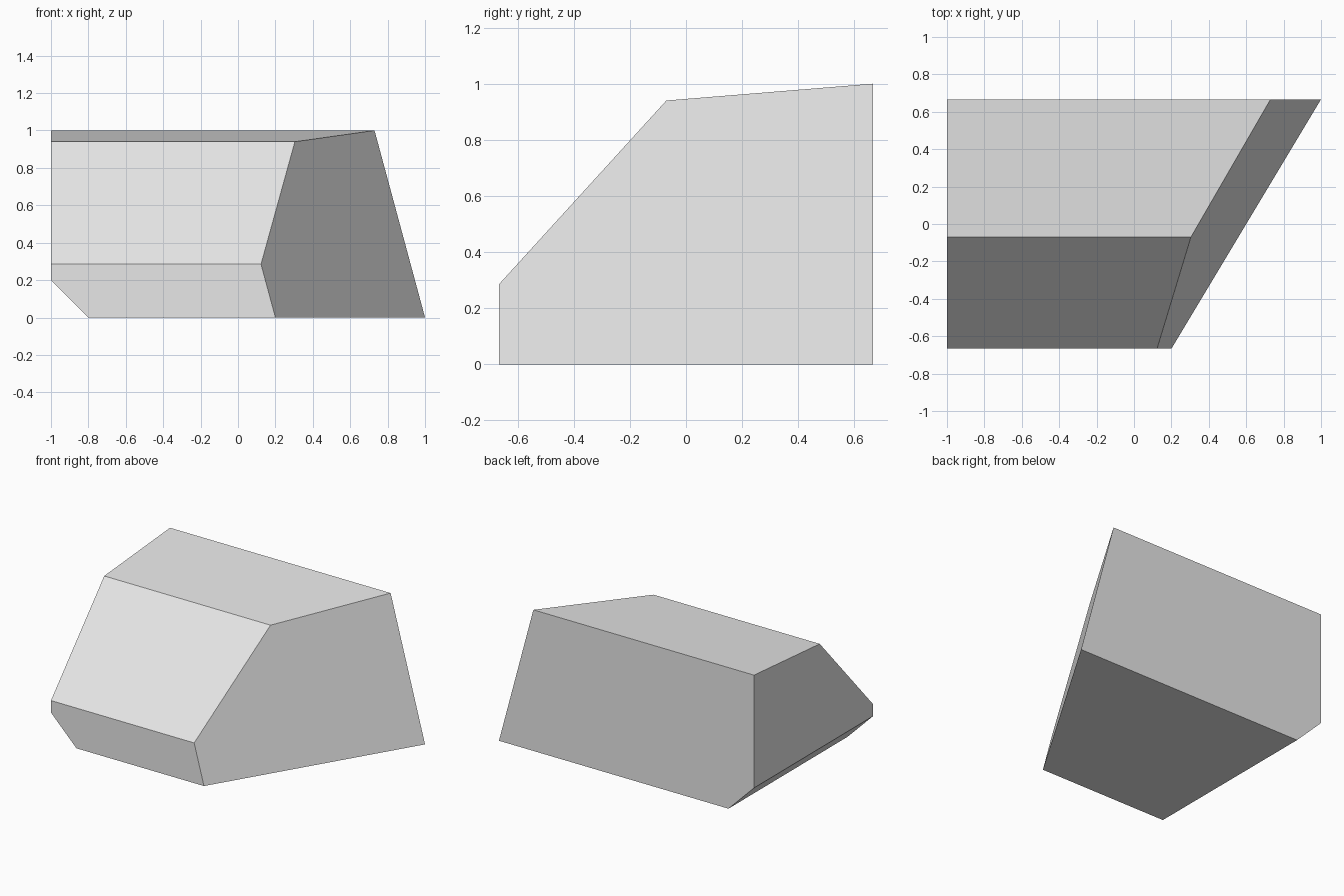
import bpy, bmesh
from mathutils import Vector

cube = bpy.data.objects.get("Cube")
if cube:
    bpy.data.objects.remove(cube, do_unlink=True)

HALF_DEPTH = 2 / 3

# Single flat colour
grey = bpy.data.materials.new("light_grey")
grey.use_nodes = True
colour = (0.8, 0.8, 0.8, 1)
grey.diffuse_color = colour
grey.node_tree.nodes["Principled BSDF"].inputs["Base Color"].default_value = colour


def trim(bm, point, normal):
    """Slice away everything on the normal's side and cap the opening."""
    cut = bmesh.ops.bisect_plane(
        bm, geom=bm.verts[:] + bm.edges[:] + bm.faces[:],
        plane_co=point, plane_no=normal, clear_outer=True)
    rim = [e for e in cut["geom_cut"] if isinstance(e, bmesh.types.BMEdge)]
    bmesh.ops.contextual_create(bm, geom=rim)


# Side profile (y, z) swept along x
profile = [(-HALF_DEPTH, 0), (HALF_DEPTH, 0), (HALF_DEPTH, 1),
           (-0.07, 0.94), (-HALF_DEPTH, 0.285)]
bm = bmesh.new()
end = bm.faces.new([bm.verts.new((-1, y, z)) for y, z in profile])
sweep = bmesh.ops.extrude_face_region(bm, geom=[end])
moved = [v for v in sweep["geom"] if isinstance(v, bmesh.types.BMVert)]
bmesh.ops.translate(bm, verts=moved, vec=(2.5, 0, 0))

# Slanted end face, through its two bottom corners and back top corner
front, back, top = (Vector(p) for p in (
    (0.2, -HALF_DEPTH, 0), (1, HALF_DEPTH, 0), (0.73, HALF_DEPTH, 1)))
trim(bm, front, (back - front).cross(top - front).normalized())

# Bevel along the lower edge of the straight end
trim(bm, Vector((-0.8, 0, 0)), Vector((-1, 0, -1)).normalized())

bmesh.ops.recalc_face_normals(bm, faces=bm.faces[:])
mesh = bpy.data.meshes.new("wedge_block")
bm.to_mesh(mesh)
bm.free()
mesh.materials.append(grey)
block = bpy.data.objects.new("wedge_block", mesh)
bpy.context.collection.objects.link(block)
